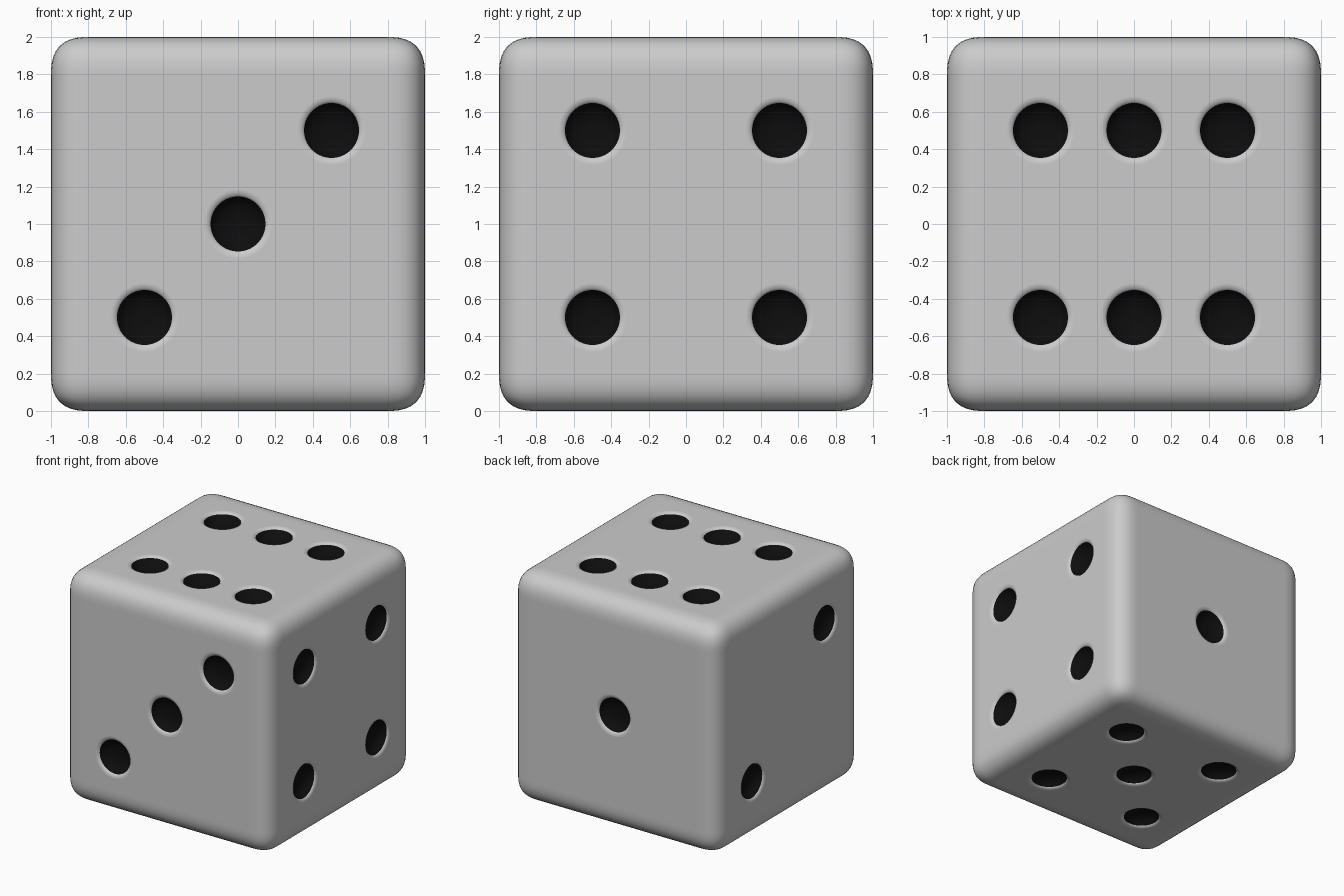
import bpy, bmesh, math
from mathutils import Matrix, Vector

if "Cube" in bpy.data.objects:
    bpy.data.objects.remove(bpy.data.objects["Cube"])

black = bpy.data.materials.new("pip_black")
black.diffuse_color = (0.004, 0.004, 0.004, 1)
black.use_nodes = True
black.node_tree.nodes["Principled BSDF"].inputs["Base Color"].default_value = black.diffuse_color

# Pip cutter profile (radius, height over face): bowl, black edge, soft grey lip
BOWL = [(0.035, -0.08), (0.07, -0.075), (0.105, -0.063), (0.13, -0.044), (0.147, -0.016)]
LIP = [(0.156, -0.007), (0.17, -0.0025), (0.19, 0.001), (0.19, 0.1)]
SIDES = 40
H = 0.5


def add_pip(bm, mat):
    """Lathe one closed pip cutter, placed by mat."""
    rings = []
    for r, z in BOWL + LIP:
        rings.append([bm.verts.new(mat @ Vector((r * math.cos(a), r * math.sin(a), z)))
                      for a in (2 * math.pi * i / SIDES for i in range(SIDES))])
    faces = [bm.faces.new(rings[0][::-1])]
    faces[0].material_index = 1
    for k in range(len(rings) - 1):
        for i in range(SIDES):
            j = (i + 1) % SIDES
            f = bm.faces.new((rings[k][i], rings[k][j], rings[k + 1][j], rings[k + 1][i]))
            f.material_index = 1 if k < len(BOWL) - 1 else 0
            f.smooth = True
    bm.faces.new(rings[-1])


def make_object(name, bm):
    me = bpy.data.meshes.new(name)
    bmesh.ops.recalc_face_normals(bm, faces=bm.faces)
    bm.to_mesh(me)
    bm.free()
    me.materials.append(None)
    me.materials.append(black)
    ob = bpy.data.objects.new(name, me)
    bpy.context.collection.objects.link(ob)
    return ob


# Die body
bm = bmesh.new()
bmesh.ops.create_cube(bm, size=2, matrix=Matrix.Translation((0, 0, 1)))
for f in bm.faces:
    f.smooth = True
die = make_object("die", bm)

# Pip layouts: face normal -> offsets from the face centre
corners = [(x, y) for x in (-H, H) for y in (-H, H)]
layouts = {
    (0, -1, 0): [(-H, 0, -H), (0, 0, 0), (H, 0, H)],                 # front: three
    (0, 1, 0): [(0, 0, 0)],                                          # back: one
    (1, 0, 0): [(0, a, b) for a, b in corners],                      # right: four
    (-1, 0, 0): [(0, -H, H), (0, H, -H)],                            # left: two
    (0, 0, 1): [(x, y, 0) for x in (-H, 0, H) for y in (-H, H)],     # top: six
    (0, 0, -1): [(a, b, 0) for a, b in corners] + [(0, 0, 0)],       # bottom: five
}
bm = bmesh.new()
for n, spots in layouts.items():
    n = Vector(n)
    turn = n.to_track_quat('Z', 'Y').to_matrix().to_4x4()
    for s in spots:
        add_pip(bm, Matrix.Translation(Vector((0, 0, 1)) + n + Vector(s)) @ turn)
cutter = make_object("pip_cutter", bm)
cutter.hide_render = True
cutter.display_type = 'WIRE'

# Rounded edges, recessed pips, clean shading on the flat faces
bev = die.modifiers.new("rounding", 'BEVEL')
bev.width = 0.21
bev.segments = 10
bev.profile = 0.6
bev.limit_method = 'NONE'
cut = die.modifiers.new("pips", 'BOOLEAN')
cut.operation = 'DIFFERENCE'
cut.solver = 'EXACT'
cut.object = cutter
wn = die.modifiers.new("shading", 'WEIGHTED_NORMAL')
wn.weight = 80
